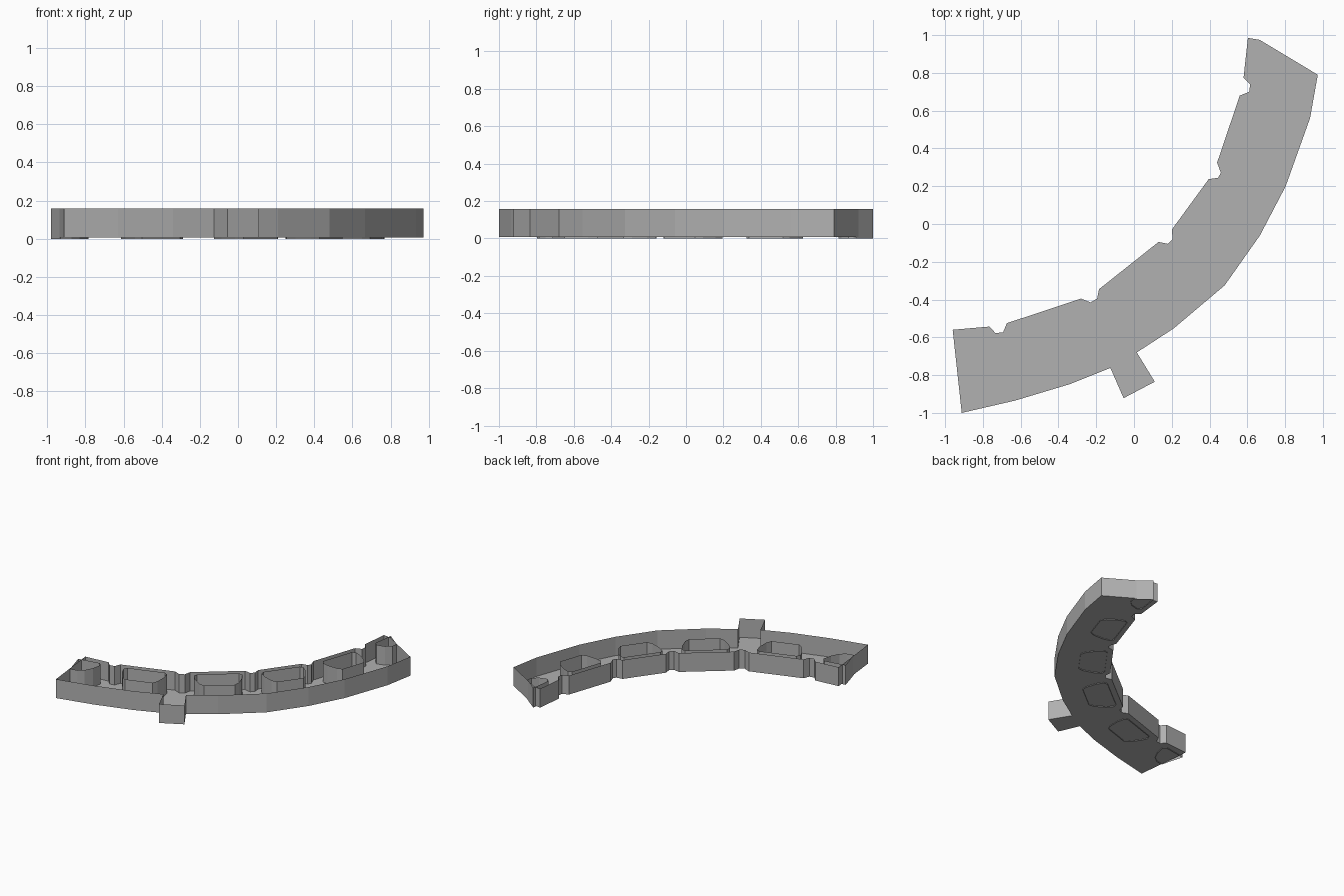
import bpy, bmesh
from mathutils import Vector

if "Cube" in bpy.data.objects:
    bpy.data.objects.remove(bpy.data.objects["Cube"])

H = 0.158        # rim height
FLOOR = 0.007    # tray floor sits just above the lower edge of the pocket walls

grey = bpy.data.materials.new("dark_grey")
grey.diffuse_color = (0.44, 0.44, 0.44, 1)
grey.use_nodes = True
grey.node_tree.nodes["Principled BSDF"].inputs["Base Color"].default_value = grey.diffuse_color


def thin_wall(name, plan, z0, z1, floor=False):
    """Upright sheet wall around the plan, with an optional flat bottom."""
    area = sum(a[0] * b[1] - b[0] * a[1] for a, b in zip(plan, plan[1:] + plan[:1]))
    if area < 0:                       # run counter-clockwise so walls face out
        plan = plan[::-1]
    bm = bmesh.new()
    low = [bm.verts.new((x, y, z0)) for x, y in plan]
    high = [bm.verts.new((x, y, z1)) for x, y in plan]
    n = len(plan)
    for i in range(n):
        j = (i + 1) % n
        bm.faces.new((low[i], low[j], high[j], high[i]))
    if floor:
        bm.faces.new(low[::-1])
    mesh = bpy.data.meshes.new(name)
    bm.to_mesh(mesh)
    bm.free()
    mesh.materials.append(grey)
    ob = bpy.data.objects.new(name, mesh)
    bpy.context.collection.objects.link(ob)
    return ob


# Curved tray: notched inner edge, slanted end, outer arc with a tab
inner = [(-.96, -.56), (-.765, -.543), (-.733, -.578), (-.693, -.573), (-.673, -.525),
         (-.28, -.395), (-.23, -.415), (-.195, -.395), (-.185, -.345),
         (.13, -.095), (.18, -.105), (.205, -.08), (.2, -.03),
         (.395, .237), (.445, .245), (.46, .27), (.44, .325),
         (.56, .68), (.61, .70), (.615, .74), (.58, .775)]
end = [(.603, .985), (.665, .975), (.973, .79)]
outer = [(.932, .56), (.803, .2), (.667, -.06), (.48, -.325), (.21, -.553), (.015, -.68)]
tab = [(.11, -.835), (-.055, -.922), (-.125, -.762)]
outer_left = [(-.34, -.848), (-.63, -.935), (-.912, -1.0)]
thin_wall("curved_tray", inner + end + outer + tab + outer_left, FLOOR, H, True)

# Rounded trapezoid pockets, one behind each straight run of the inner edge
half = [(.15, .042), (.173, .065), (.168, .12), (.14, .20), (.11, .234)]
profile = half + [(-s, t) for s, t in reversed(half)]
for k, fit in enumerate((.95, 1.02, .93, .87)):
    a, b = Vector(inner[4 + 4 * k]), Vector(inner[5 + 4 * k])
    along = (b - a).normalized()
    inward = Vector((along.y, -along.x))
    mid = (a + b) / 2
    thin_wall(f"pocket_{k + 1}",
              [mid + along * s * fit + inward * t for s, t in profile], 0, H)

# End pockets, each with one corner poking through the end wall
thin_wall("end_pocket_left",
          [(-.98, -.62), (-.81, -.592), (-.785, -.615), (-.80, -.69),
           (-.832, -.752), (-.872, -.785), (-.930, -.796)], 0, H)
thin_wall("end_pocket_right",
          [(.653, 1.0), (.63, .84), (.655, .815), (.72, .832),
           (.76, .868), (.768, .910)], 0, H)
